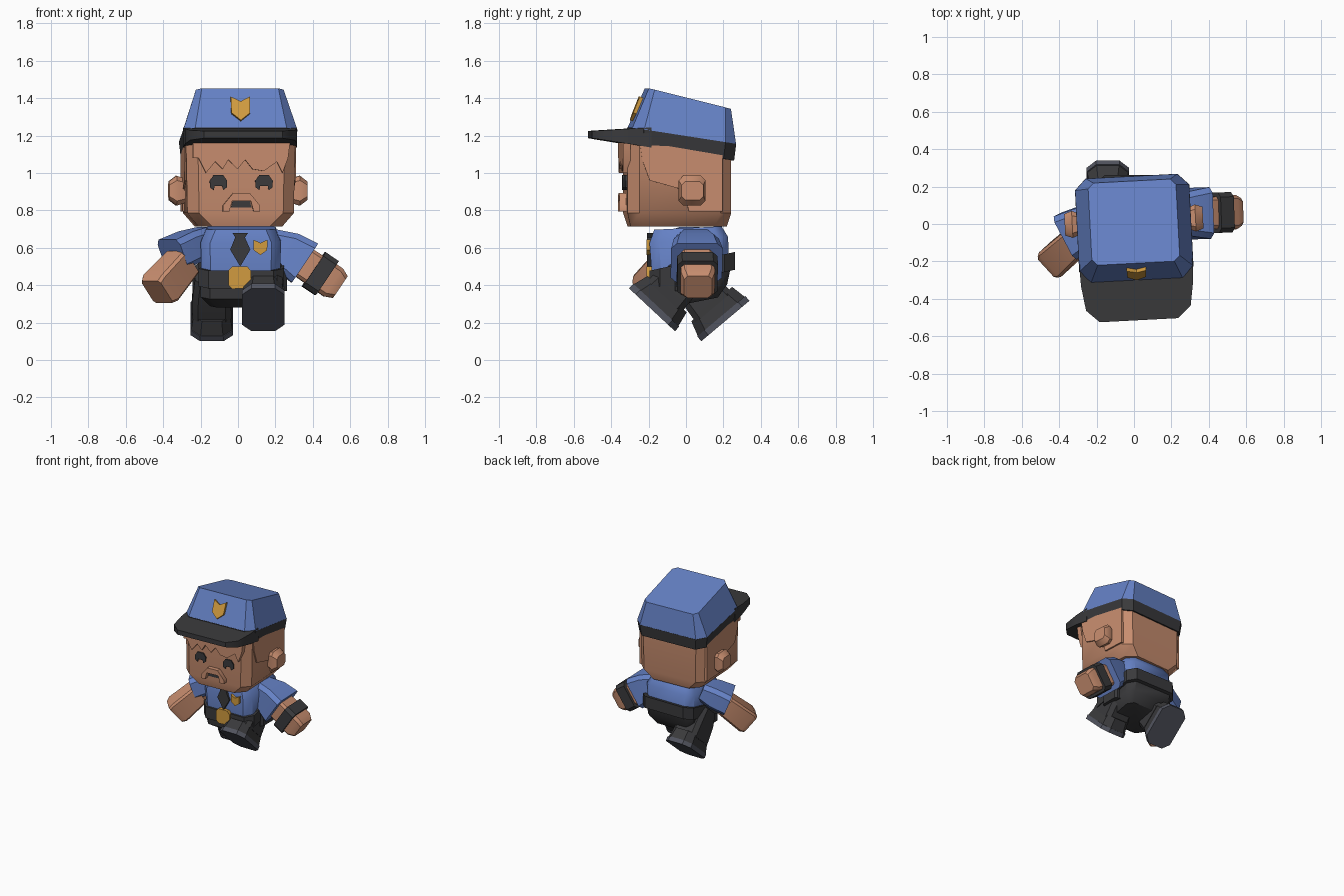
import bpy, bmesh, math
from mathutils import Matrix, Vector


def material(name, rgb):
    m = bpy.data.materials.new(name)
    m.diffuse_color = (*rgb, 1)
    return m


BLUE = material("uniform blue", (0.13, 0.22, 0.56))
BLACK = material("charcoal", (0.042, 0.042, 0.045))
SKIN = material("skin", (0.58, 0.27, 0.16))
GOLD = material("gold", (0.64, 0.33, 0.05))
SOLE = material("sole grey", (0.085, 0.09, 0.115))


def loft(name, rings, mat, matrix=Matrix()):
    """Closed solid through rings of equal point count."""
    bm = bmesh.new()
    vs = [[bm.verts.new(matrix @ Vector(p)) for p in r] for r in rings]
    n = len(vs[0])
    for a, b in zip(vs, vs[1:]):
        for i in range(n):
            bm.faces.new((a[i], a[(i + 1) % n], b[(i + 1) % n], b[i]))
    bm.faces.new(vs[0][::-1])
    bm.faces.new(vs[-1])
    bmesh.ops.recalc_face_normals(bm, faces=bm.faces)
    me = bpy.data.meshes.new(name)
    bm.to_mesh(me)
    bm.free()
    me.materials.append(mat)
    ob = bpy.data.objects.new(name, me)
    bpy.context.collection.objects.link(ob)
    bpy.ops.object.select_all(action='DESELECT')
    ob.select_set(True)
    bpy.context.view_layer.objects.active = ob
    bpy.ops.object.shade_smooth_by_angle(angle=math.radians(40))
    return ob


def ring(z, x0, x1, y0, y1, c, slope=0.0):
    """Rectangle with cut corners; z rises along y by slope."""
    pts = [(x0 + c, y0), (x1 - c, y0), (x1, y0 + c), (x1, y1 - c),
           (x1 - c, y1), (x0 + c, y1), (x0, y1 - c), (x0, y0 + c)]
    return [(x, y, z + slope * y) for x, y in pts]


def sq(z, hx, hy, c):
    return ring(z, -hx, hx, -hy, hy, c)


def plate(name, pts, y0, y1, mat, matrix=Matrix()):
    """Front-facing outline in x, z given depth along y."""
    return loft(name, [[(x, y, z) for x, z in pts] for y in (y0, y1)], mat, matrix)


def along(start, direction):
    """Frame whose z runs along a limb and whose x is horizontal."""
    d = Vector(direction).normalized()
    x = d.cross(Vector((0, 0, 1))).normalized()
    y = d.cross(x)
    m = Matrix((x, y, d)).transposed().to_4x4()
    m.translation = start
    return m


def mirrored(half):
    return half + [(-x, z) for x, z in reversed(half) if x != 0]


SHIELD = mirrored([(0, 0.04), (0.052, 0.068), (0.05, -0.025), (0, -0.068)])
HEAD = Matrix.Rotation(math.radians(3), 4, 'Z')

# Head
loft("head", [ring(0.714, -0.225, 0.225, -0.305, 0.21, 0.07),
              ring(0.785, -0.285, 0.285, -0.325, 0.23, 0.06),
              ring(1.16, -0.292, 0.292, -0.325, 0.23, 0.06)], SKIN, HEAD)

# Hair: jagged fringe and side locks
fringe = [(-0.26, 1.16), (-0.26, 1.08), (-0.23, 1.08), (-0.19, 1.0), (-0.14, 1.06),
          (-0.10, 1.02), (-0.07, 1.07), (-0.02, 1.02), (0.02, 1.07), (0.06, 1.02),
          (0.12, 1.01), (0.19, 1.06), (0.22, 1.0), (0.25, 1.08), (0.26, 1.16)]
plate("hair_fringe", fringe, -0.35, -0.31, SKIN, HEAD)
lock = [(-0.26, 1.15), (-0.25, 1.07), (-0.21, 0.96), (-0.03, 0.91),
        (0.0, 0.795), (0.18, 0.795), (0.18, 1.13)]
for s, side in ((1, "left"), (-1, "right")):
    loft(f"hair_side_{side}", [[(s * x, y, z) for y, z in lock] for x in (0.27, 0.298)], SKIN, HEAD)
    # Ears
    loft(f"ear_{side}", [sq(0.27, 0.05, 0.06, 0.02), sq(0.33, 0.072, 0.08, 0.025),
                         sq(0.37, 0.058, 0.05, 0.02)], SKIN,
         HEAD @ along((0, 0.015, 0.905), (s, 0, 0)))
    # Eyes
    eye = [(-0.025, -0.045), (-0.02, -0.022), (0.02, -0.022), (0.025, -0.045), (0.045, -0.03),
           (0.047, 0.005), (0.025, 0.036), (-0.025, 0.036), (-0.047, 0.005), (-0.045, -0.03)]
    plate(f"eye_{side}", [(x + s * 0.122, z + 0.953) for x, z in eye],
          -0.334, -0.325, BLACK, HEAD)

# Moustache and mouth
plate("moustache", mirrored([(0.045, 0.892), (0.1, 0.825), (0.1, 0.795),
                             (0.065, 0.795), (0.05, 0.85)]), -0.36, -0.32, SKIN, HEAD)
plate("mouth", mirrored([(0.045, 0.855), (0.055, 0.815)]), -0.333, -0.325, BLACK, HEAD)

# Cap
loft("cap_crown", [ring(1.195, -0.305, 0.305, -0.30, 0.255, 0.06, -0.155),
                   ring(1.40, -0.235, 0.235, -0.21, 0.23, 0.03, -0.25)], BLUE, HEAD)
loft("cap_band", [ring(1.107, -0.296, 0.296, -0.30, 0.245, 0.06, -0.17),
                  ring(1.195, -0.306, 0.306, -0.302, 0.256, 0.06, -0.155)], BLACK, HEAD)
brim = mirrored([(0.305, -0.20), (0.30, -0.32), (0.28, -0.45), (0.21, -0.515)])
loft("cap_visor", [[(x, y, 1.15 - 0.16 * (y + 0.29)) for x, y in brim],
                   [(x, y, 1.238 + 0.06 * (y + 0.29)) for x, y in brim]], BLACK, HEAD)
plate("cap_badge", SHIELD, -0.015, 0.015, GOLD,
      HEAD @ Matrix.Translation((0, -0.262, 1.34)) @ Matrix.Rotation(math.radians(-22), 4, 'X'))

# Torso, leaning slightly forward
loft("shirt", [ring(0.46, -0.195, 0.225, -0.18, 0.23, 0.05, 0.2),
               ring(0.64, -0.20, 0.23, -0.195, 0.225, 0.05, 0.08),
               ring(0.705, -0.17, 0.20, -0.17, 0.19, 0.05, 0.05)], BLUE)
loft("trousers", [ring(0.30, -0.15, 0.18, -0.10, 0.17, 0.04, 0.2),
                  ring(0.36, -0.20, 0.225, -0.17, 0.22, 0.05, 0.2),
                  ring(0.45, -0.20, 0.225, -0.18, 0.24, 0.05, 0.2)], BLACK)
loft("belt", [ring(z, -0.212, 0.245, -0.195, 0.262, 0.055, 0.22) for z in (0.425, 0.52)], BLACK)
loft("belt_pouch", [ring(z, 0.20, 0.262, -0.06, 0.10, 0.015) for z in (0.37, 0.49)], BLACK)
plate("belt_buckle", [(-0.05, 0.40), (-0.03, 0.38), (0.05, 0.385), (0.07, 0.41), (0.07, 0.475),
                      (0.05, 0.50), (-0.03, 0.50), (-0.05, 0.48)], -0.212, -0.185, GOLD)
plate("tie", [(-0.03, 0.68), (-0.015, 0.655), (-0.042, 0.59), (0.012, 0.50),
              (0.066, 0.59), (0.037, 0.655), (0.055, 0.68)], -0.208, -0.17, BLACK)
plate("chest_badge", [(x * 0.72 + 0.12, z * 0.6 + 0.602) for x, z in SHIELD],
      -0.212, -0.185, GOLD)

# Right arm (swung forward)
shoulder = along((-0.17, 0.03, 0.645), (-0.19, -0.10, -0.085))
loft("right_sleeve", [sq(0, 0.09, 0.07, 0.03), sq(0.10, 0.115, 0.085, 0.03),
                      sq(0.22, 0.13, 0.085, 0.03)], BLUE, shoulder)
forearm = along((-0.307, -0.088, 0.51), (-0.56, -0.51, -0.65))
loft("right_forearm", [sq(-0.02, 0.08, 0.08, 0.015), sq(0.19, 0.088, 0.09, 0.015),
                       sq(0.225, 0.076, 0.078, 0.015)], SKIN, forearm)

# Left arm with wrist band
arm = along((0.16, 0.05, 0.65), (0.83, 0.03, -0.56))
loft("left_sleeve", [sq(0, 0.09, 0.06, 0.03), sq(0.12, 0.12, 0.11, 0.03),
                     sq(0.235, 0.138, 0.125, 0.03)], BLUE, arm)
loft("left_forearm", [sq(0.2, 0.082, 0.085, 0.015), sq(0.42, 0.092, 0.09, 0.02),
                      sq(0.465, 0.075, 0.07, 0.02)], SKIN, arm)
loft("left_wrist_band", [sq(z, 0.108, 0.11, 0.025) for z in (0.295, 0.38)], BLACK, arm)

# Legs in mid stride
for side, x, hip, angle in (("right", -0.14, 0.435, 40), ("left", 0.135, 0.485, -43)):
    m = Matrix.Translation((x, 0.02, hip)) @ Matrix.Rotation(math.radians(angle), 4, 'X')
    loft(f"{side}_trouser_leg", [sq(0.04, 0.09, 0.09, 0.03), sq(-0.06, 0.102, 0.115, 0.03),
                                 sq(-0.20, 0.105, 0.125, 0.03)], BLACK, m)
    loft(f"{side}_shoe", [ring(-0.18, -0.098, 0.098, -0.14, 0.145, 0.045),
                          ring(-0.265, -0.11, 0.11, -0.165, 0.163, 0.05)], BLACK, m)
    loft(f"{side}_sole", [ring(z, -0.113, 0.113, -0.168, 0.168, 0.05)
                          for z in (-0.262, -0.296)], SOLE, m)
